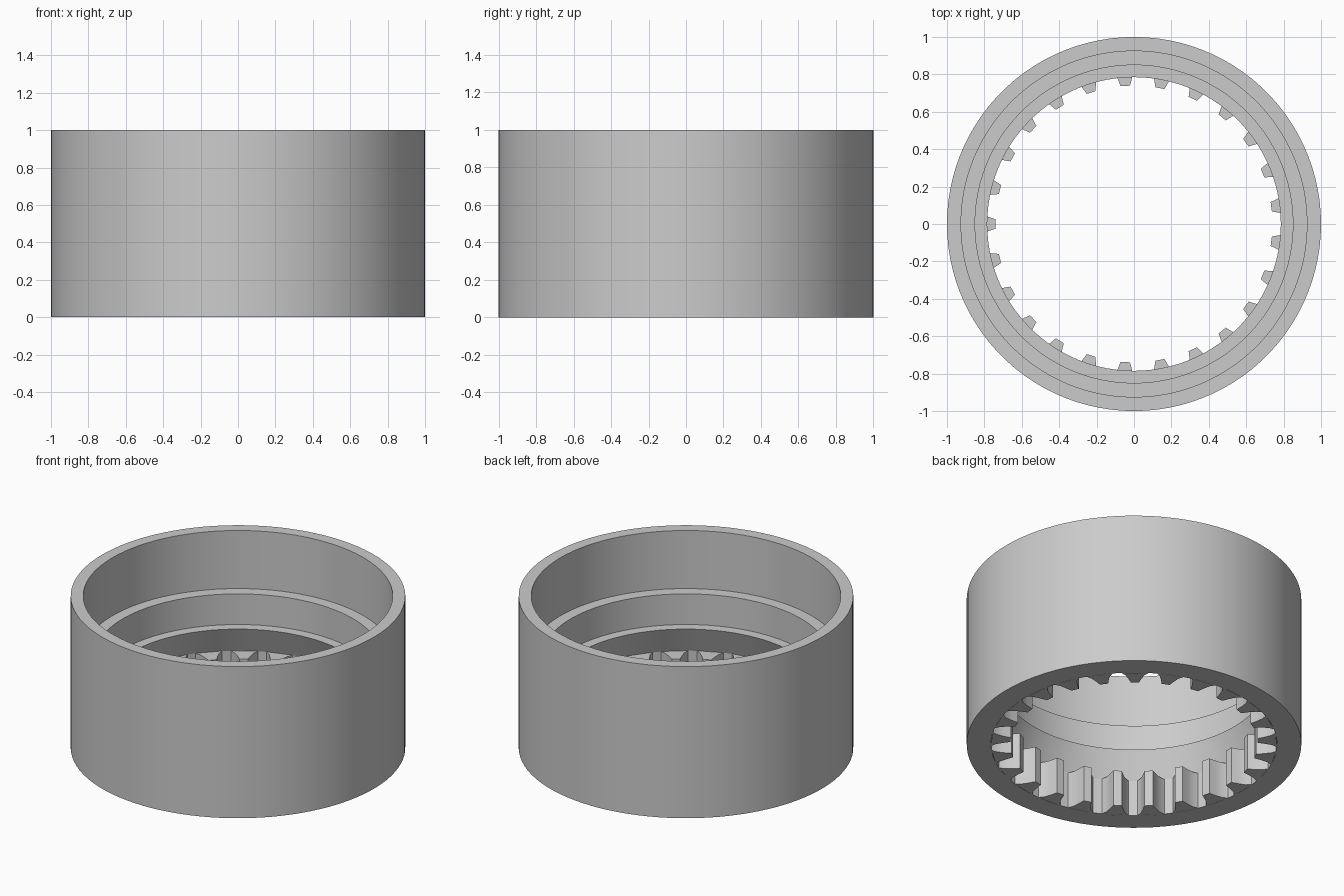
import bpy, bmesh, math

cube = bpy.data.objects.get("Cube")
if cube:
    bpy.data.objects.remove(cube, do_unlink=True)

SEGMENTS = 100
TEETH = 25
TOOTH_HEIGHT = 0.24
ROOT_R = 0.855

grey = bpy.data.materials.new("plain grey")
grey.use_nodes = True
grey.diffuse_color = (0.6, 0.6, 0.6, 1)
grey.node_tree.nodes["Principled BSDF"].inputs["Base Color"].default_value = (0.6, 0.6, 0.6, 1)


def finish(bm, name):
    """Turn a bmesh into a named, coloured, shaded object."""
    bmesh.ops.recalc_face_normals(bm, faces=bm.faces[:])
    mesh = bpy.data.meshes.new(name)
    bm.to_mesh(mesh)
    bm.free()
    mesh.materials.append(grey)
    obj = bpy.data.objects.new(name, mesh)
    bpy.context.collection.objects.link(obj)
    bpy.ops.object.select_all(action='DESELECT')
    obj.select_set(True)
    bpy.context.view_layer.objects.active = obj
    bpy.ops.object.shade_smooth_by_angle(angle=math.radians(20))
    return obj


# Housing: closed (radius, z) section with two ledges and an undercut cone
section = [(1.0, 0.0), (1.0, 1.0), (0.925, 1.0), (0.925, 0.617),
           (0.85, 0.617), (0.85, 0.415), (0.785, 0.415),
           (ROOT_R, TOOTH_HEIGHT), (ROOT_R, 0.0)]
bm = bmesh.new()
rings = []
for i in range(SEGMENTS):
    a = math.tau * i / SEGMENTS
    rings.append([bm.verts.new((r * math.cos(a), r * math.sin(a), z)) for r, z in section])
for i in range(SEGMENTS):
    here, there = rings[i], rings[(i + 1) % SEGMENTS]
    for j in range(len(section)):
        k = (j + 1) % len(section)
        bm.faces.new((here[j], there[j], there[k], here[k]))
finish(bm, "ring_housing")

# Teeth: tapered prisms pointing inward, (radius, half width) from root to tip
flank = [(ROOT_R + 0.001, 0.082), (0.825, 0.057), (0.785, 0.04), (0.74, 0.025)]
outline = flank + [(r, -w) for r, w in reversed(flank)]
bm = bmesh.new()
for t in range(TEETH):
    a = math.pi + math.tau * t / TEETH
    loops = []
    for z in (0.0, TOOTH_HEIGHT):
        loop = []
        for r, w in outline:
            b = a + w / r
            loop.append(bm.verts.new((r * math.cos(b), r * math.sin(b), z)))
        loops.append(loop)
    low, high = loops
    bm.faces.new(low)
    bm.faces.new(high)
    for j in range(len(outline)):
        k = (j + 1) % len(outline)
        bm.faces.new((low[j], low[k], high[k], high[j]))
finish(bm, "inner_teeth")
